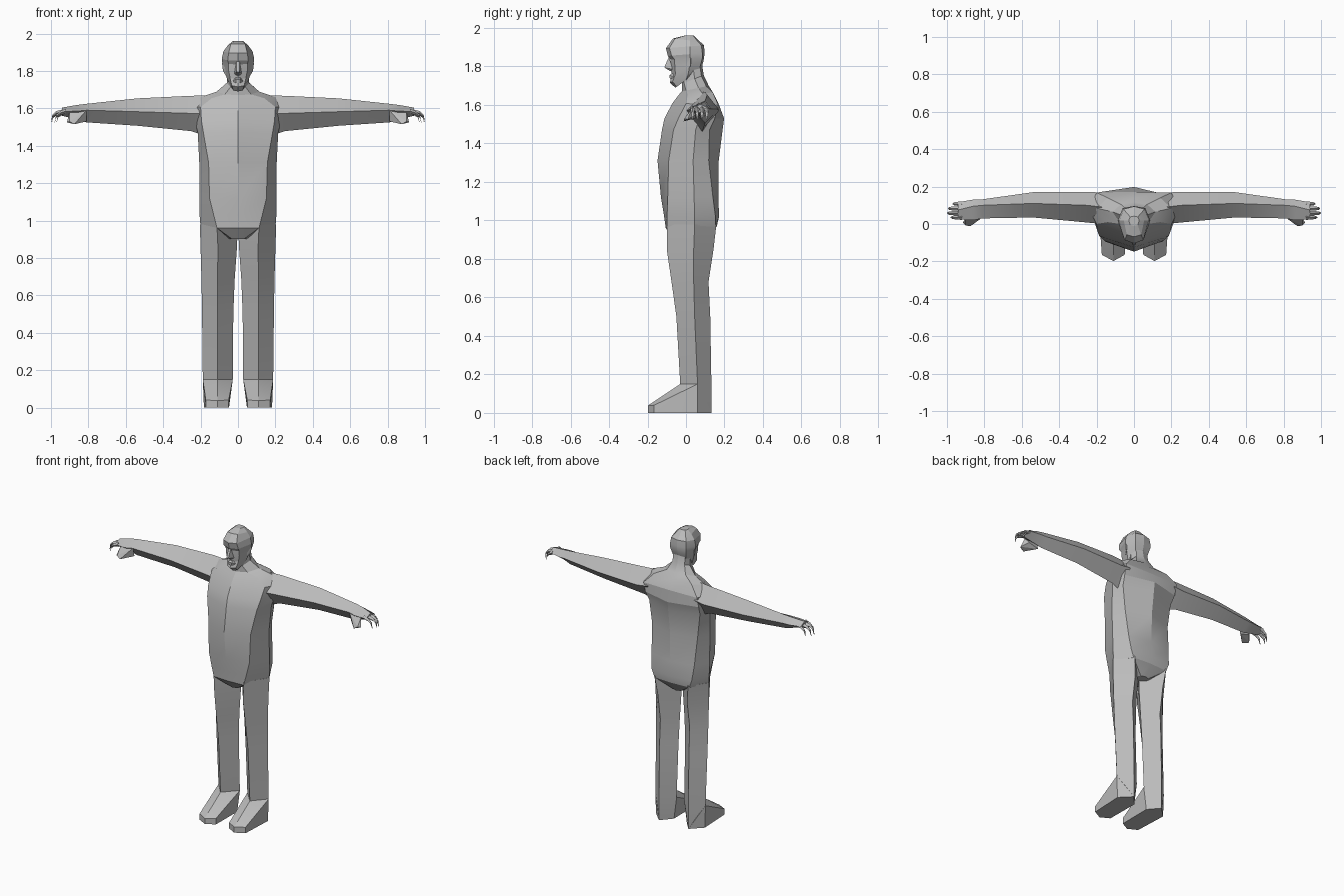
import bpy
import bmesh
import math
from mathutils import Vector

cube = bpy.data.objects.get("Cube")
if cube:
    bpy.data.objects.remove(cube, do_unlink=True)

# One plain grey material for the whole figure
GREY = (0.5, 0.5, 0.5, 1.0)
grey = bpy.data.materials.new("plain grey")
grey.use_nodes = True
grey.diffuse_color = GREY
bsdf = grey.node_tree.nodes["Principled BSDF"]
bsdf.inputs["Base Color"].default_value = GREY
bsdf.inputs["Roughness"].default_value = 0.8


def finish(bm, name, mirror, smooth):
    bmesh.ops.recalc_face_normals(bm, faces=bm.faces)
    mesh = bpy.data.meshes.new(name)
    bm.to_mesh(mesh)
    bm.free()
    mesh.materials.append(grey)
    ob = bpy.data.objects.new(name, mesh)
    bpy.context.collection.objects.link(ob)
    if mirror:
        mod = ob.modifiers.new("Mirror", 'MIRROR')
        mod.use_mirror_merge = False
    if smooth:
        bpy.ops.object.select_all(action='DESELECT')
        bpy.context.view_layer.objects.active = ob
        ob.select_set(True)
        bpy.ops.object.shade_smooth_by_angle(angle=math.radians(smooth))
    return ob


def loft(name, rings, mirror=False, smooth=22):
    """Skin a closed tube through rings of equal point count."""
    bm = bmesh.new()
    rows = [[bm.verts.new(p) for p in ring] for ring in rings]
    n = len(rows[0])
    for a, b in zip(rows, rows[1:]):
        for i in range(n):
            j = (i + 1) % n
            bm.faces.new((a[i], a[j], b[j], b[i]))
    bm.faces.new(rows[0])
    bm.faces.new(rows[-1])
    return finish(bm, name, mirror, smooth)


def hull(name, points, mirror=False, smooth=0):
    """Convex solid around a few points."""
    bm = bmesh.new()
    for p in points:
        bm.verts.new(p)
    res = bmesh.ops.convex_hull(bm, input=bm.verts)
    junk = {v for v in res["geom_interior"] if isinstance(v, bmesh.types.BMVert)}
    bmesh.ops.delete(bm, geom=list(junk), context='VERTS')
    bmesh.ops.dissolve_limit(bm, angle_limit=0.02, verts=bm.verts, edges=bm.edges)
    return finish(bm, name, mirror, smooth)


def body_ring(zf, zb, f, c, s, b, back):
    """Symmetric 8-point section: front, front corner, side, back corner, back;
    height runs from zf at the front to zb at the back."""
    half = [(0, f), c, s, b, (0, back)]
    pts = half + [(-x, y) for x, y in (b, s, c)]
    return [(x, y, zf + (zb - zf) * (y - f) / (back - f)) for x, y in pts]


# Torso with shoulders and neck
loft("torso", [body_ring(*r) for r in (
    (0.90, 0.90, -0.06, (0.03, -0.05), (0.06, 0.04), (0.03, 0.10), 0.11),
    (0.96, 0.97, -0.105, (0.112, -0.10), (0.20, 0.045), (0.13, 0.152), 0.16),
    (1.03, 1.02, -0.115, (0.13, -0.098), (0.205, 0.045), (0.15, 0.153), 0.172),
    (1.12, 1.12, -0.13, (0.152, -0.095), (0.205, 0.042), (0.16, 0.14), 0.168),
    (1.31, 1.31, -0.148, (0.157, -0.09), (0.207, 0.037), (0.17, 0.118), 0.17),
    (1.47, 1.47, -0.125, (0.185, -0.065), (0.215, 0.05), (0.19, 0.122), 0.19),
    (1.53, 1.53, -0.112, (0.195, -0.04), (0.23, 0.07), (0.20, 0.15), 0.198),
    (1.61, 1.60, -0.07, (0.20, 0.00), (0.24, 0.08), (0.20, 0.168), 0.172),
    (1.65, 1.665, -0.04, (0.14, 0.01), (0.20, 0.085), (0.14, 0.14), 0.14),
    (1.67, 1.70, -0.022, (0.07, 0.00), (0.115, 0.065), (0.07, 0.105), 0.118),
    (1.71, 1.755, -0.02, (0.04, -0.01), (0.06, 0.045), (0.045, 0.08), 0.092),
    (1.80, 1.82, -0.02, (0.04, -0.01), (0.055, 0.035), (0.045, 0.07), 0.082),
)])

# Head, chin to crown
loft("head", [body_ring(*r) for r in (
    (1.69, 1.765, -0.055, (0.025, -0.048), (0.045, 0.0), (0.035, 0.04), 0.05),
    (1.715, 1.785, -0.084, (0.033, -0.07), (0.058, 0.01), (0.045, 0.065), 0.075),
    (1.755, 1.80, -0.074, (0.042, -0.055), (0.067, 0.015), (0.05, 0.072), 0.083),
    (1.80, 1.825, -0.08, (0.05, -0.058), (0.077, 0.02), (0.055, 0.08), 0.09),
    (1.835, 1.845, -0.08, (0.05, -0.06), (0.083, 0.02), (0.06, 0.085), 0.094),
    (1.855, 1.87, -0.094, (0.055, -0.075), (0.087, 0.02), (0.06, 0.085), 0.096),
    (1.895, 1.91, -0.104, (0.05, -0.086), (0.078, 0.02), (0.055, 0.08), 0.094),
    (1.945, 1.93, -0.068, (0.038, -0.058), (0.055, 0.02), (0.04, 0.06), 0.072),
    (1.96, 1.96, -0.01, (0.02, -0.005), (0.028, 0.02), (0.02, 0.038), 0.042),
)], smooth=15)

# Face details
hull("nose", [(sx * x, y, z) for sx in (1, -1) for x, y, z in (
    (0.008, -0.088, 1.852), (0.007, -0.113, 1.795),
    (0.02, -0.07, 1.785), (0.006, -0.08, 1.775))])
hull("lips", [(sx * x, y, z) for sx in (1, -1) for x, y, z in (
    (0.03, -0.06, 1.745), (0.012, -0.086, 1.755),
    (0.01, -0.084, 1.735), (0.012, -0.07, 1.765))])
hull("ear", [(0.068, -0.005, 1.845), (0.068, 0.0, 1.78), (0.07, 0.03, 1.84),
             (0.086, 0.025, 1.845), (0.08, 0.022, 1.80)], mirror=True)

# Arms: diamond section as front, top, back, bottom (y, z) along x
loft("arm", [[(x, *p) for p in pts] for x, pts in (
    (0.17, ((0.0, 1.57), (0.09, 1.668), (0.168, 1.58), (0.08, 1.45))),
    (0.25, ((0.008, 1.573), (0.10, 1.667), (0.172, 1.57), (0.09, 1.478))),
    (0.54, ((0.035, 1.582), (0.11, 1.653), (0.17, 1.578), (0.10, 1.507))),
    (0.81, ((0.03, 1.59), (0.10, 1.624), (0.132, 1.58), (0.08, 1.525))),
    (0.86, ((0.02, 1.585), (0.095, 1.618), (0.13, 1.58), (0.075, 1.54))),
    (0.94, ((0.025, 1.583), (0.075, 1.604), (0.117, 1.583), (0.07, 1.56))),
)], mirror=True, smooth=15)


def finger(name, path):
    """Four-sided tapering digit through (x, y, z, radius) stations."""
    loft(name, [[(x, y - r, z), (x, y, z + r), (x, y + r, z), (x, y, z - r)]
                for x, y, z, r in path], mirror=True, smooth=0)


for i, (y, tip) in enumerate(((0.035, 0.98), (0.058, 1.0), (0.083, 0.995), (0.108, 0.97))):
    finger(f"finger_{i + 1}", ((0.92, y, 1.585, 0.013), (tip - 0.03, y, 1.575, 0.011),
                               (tip - 0.008, y, 1.558, 0.008), (tip, y, 1.525, 0.002)))
hull("thumb", [(0.81, 0.035, 1.59), (0.81, 0.05, 1.53), (0.90, 0.03, 1.58),
               (0.88, 0.05, 1.55), (0.90, -0.008, 1.53), (0.875, -0.012, 1.515),
               (0.915, 0.008, 1.525)], mirror=True)

# Legs: diamond section as front, outer, back, inner (x, y) up z
loft("leg", [[(*p, z) for p in pts] for z, pts in (
    (0.0, ((0.11, 0.0), (0.182, 0.06), (0.11, 0.132), (0.048, 0.06))),
    (0.15, ((0.11, -0.03), (0.188, 0.06), (0.11, 0.132), (0.028, 0.06))),
    (0.50, ((0.11, -0.05), (0.192, 0.045), (0.11, 0.126), (0.025, 0.045))),
    (0.68, ((0.11, -0.075), (0.195, 0.04), (0.11, 0.117), (0.018, 0.04))),
    (0.85, ((0.107, -0.10), (0.20, 0.04), (0.11, 0.143), (0.006, 0.04))),
    (0.98, ((0.113, -0.10), (0.204, 0.045), (0.125, 0.158), (0.0, 0.045))),
)], mirror=True, smooth=15)

# Shoes: ankle diamond stretched forward to a low toe
hull("shoe", [
    (0.11, -0.03, 0.15), (0.188, 0.06, 0.15), (0.028, 0.06, 0.15),
    (0.182, 0.06, 0.0), (0.048, 0.06, 0.0), (0.11, 0.132, 0.0),
    (0.172, -0.165, 0.04), (0.05, -0.165, 0.04), (0.11, -0.198, 0.038),
    (0.172, -0.165, 0.0), (0.05, -0.165, 0.0), (0.11, -0.198, 0.0)],
    mirror=True, smooth=30)
